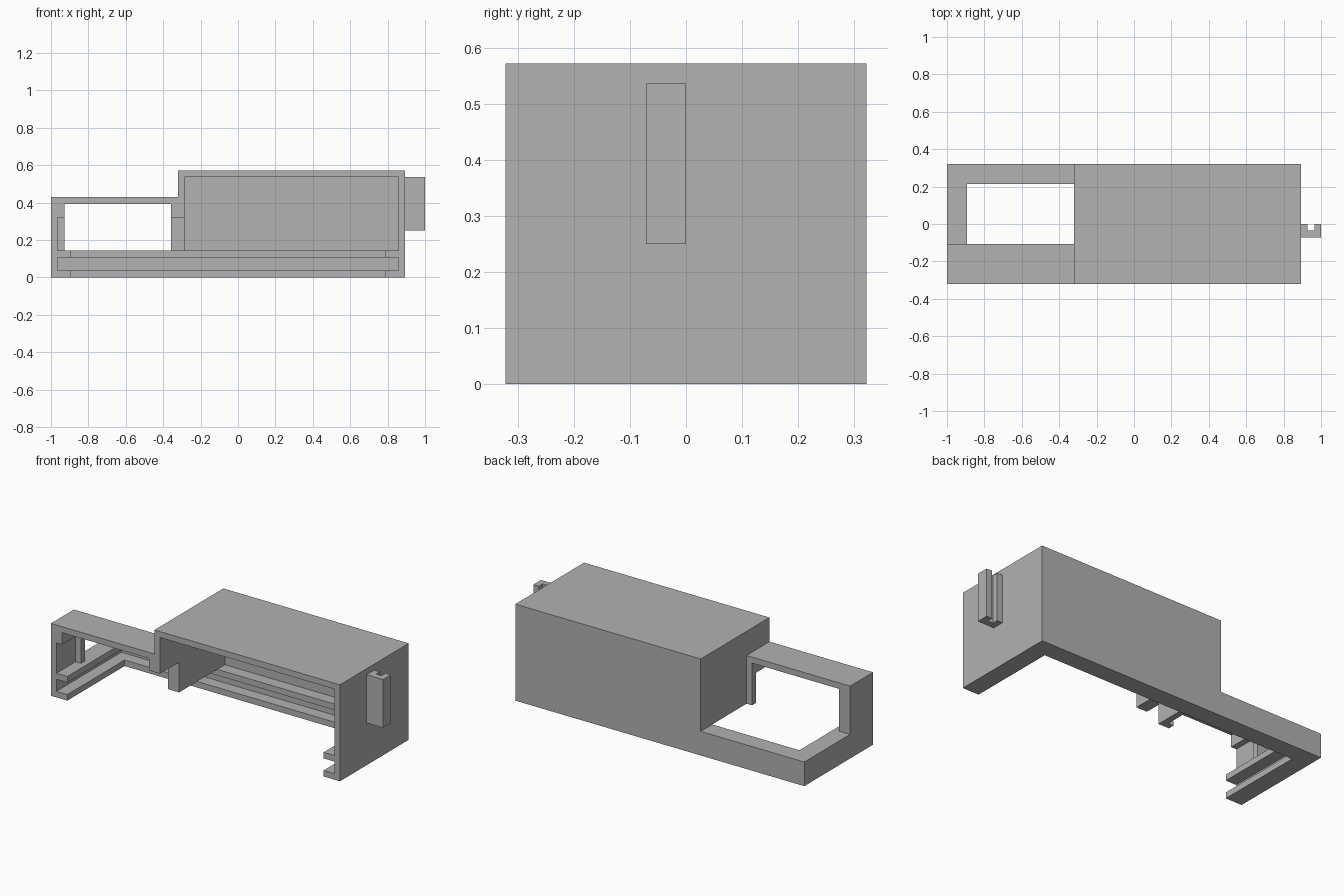
import bpy
import bmesh
from mathutils import Vector

# Every dimension is a whole number of wall thicknesses
T = 1 / 28

cube = bpy.data.objects.get("Cube")
if cube:
    bpy.data.objects.remove(cube, do_unlink=True)

grey = bpy.data.materials.new("plain_grey")
grey.use_nodes = True
COLOUR = (0.445, 0.445, 0.445, 1)
grey.diffuse_color = COLOUR
grey.node_tree.nodes["Principled BSDF"].inputs["Base Color"].default_value = COLOUR


def prism(name, profile, start, end, axis):
    """Extrude a profile (drawn in the other two axes) along y or z."""
    bm = bmesh.new()
    place = (lambda a, b: (a, start, b)) if axis == "y" else (lambda a, b: (a, b, start))
    push = Vector((0, 1, 0)) if axis == "y" else Vector((0, 0, 1))
    face = bm.faces.new([bm.verts.new(Vector(place(a, b)) * T) for a, b in profile])
    extruded = bmesh.ops.extrude_face_region(bm, geom=[face])["geom"]
    moved = [v for v in extruded if isinstance(v, bmesh.types.BMVert)]
    bmesh.ops.translate(bm, verts=moved, vec=push * (end - start) * T)
    bmesh.ops.recalc_face_normals(bm, faces=bm.faces)
    mesh = bpy.data.meshes.new(name)
    bm.to_mesh(mesh)
    bm.free()
    mesh.materials.append(grey)
    obj = bpy.data.objects.new(name, mesh)
    bpy.context.collection.objects.link(obj)
    return obj


def cut(target, name, x, y, z):
    """Subtract a box given by its x, y and z ranges."""
    corners = [(x[0], y[0]), (x[1], y[0]), (x[1], y[1]), (x[0], y[1])]
    cutter = prism(name, corners, z[0], z[1], "z")
    cutter.hide_render = True
    mod = target.modifiers.new(name, "BOOLEAN")
    mod.operation = "DIFFERENCE"
    mod.solver = "EXACT"
    mod.object = cutter
    bpy.context.view_layer.objects.active = target
    bpy.ops.object.modifier_apply(modifier=mod.name)
    bpy.data.objects.remove(cutter, do_unlink=True)


# Stepped housing, tall at the left and low at the right
step = [(-28, 0), (25, 0), (25, 16), (-9, 16), (-9, 12), (-28, 12)]
housing = prism("housing", step, -9, 9, "y")

# Open bay behind the low bridge
cut(housing, "rear_bay", (-30, -9), (-3, 11), (4, 14))
# Open front and floor, leaving a U-shaped ledge
cut(housing, "floor_opening", (-25, 22), (-11, 6), (-2, 4))
# Groove that splits the ledge into two rails
cut(housing, "rail_groove", (-27, 24), (-11, 8), (1, 3))
# Main chamber
cut(housing, "main_chamber", (-8, 24), (-11, 8), (4, 15))
# Window through the bridge
cut(housing, "bridge_window", (-26, -10), (-11, -2), (4, 11))
# Wider recess in front of the window posts
cut(housing, "post_recess", (-27, -8), (-11, -4), (4, 9))

# Channel-shaped clip on the left wall
channel = [(25, -2), (28, -2), (28, 0), (27, 0), (27, -1), (26, -1), (26, 0), (25, 0)]
prism("side_clip", channel, 7, 15, "z")
